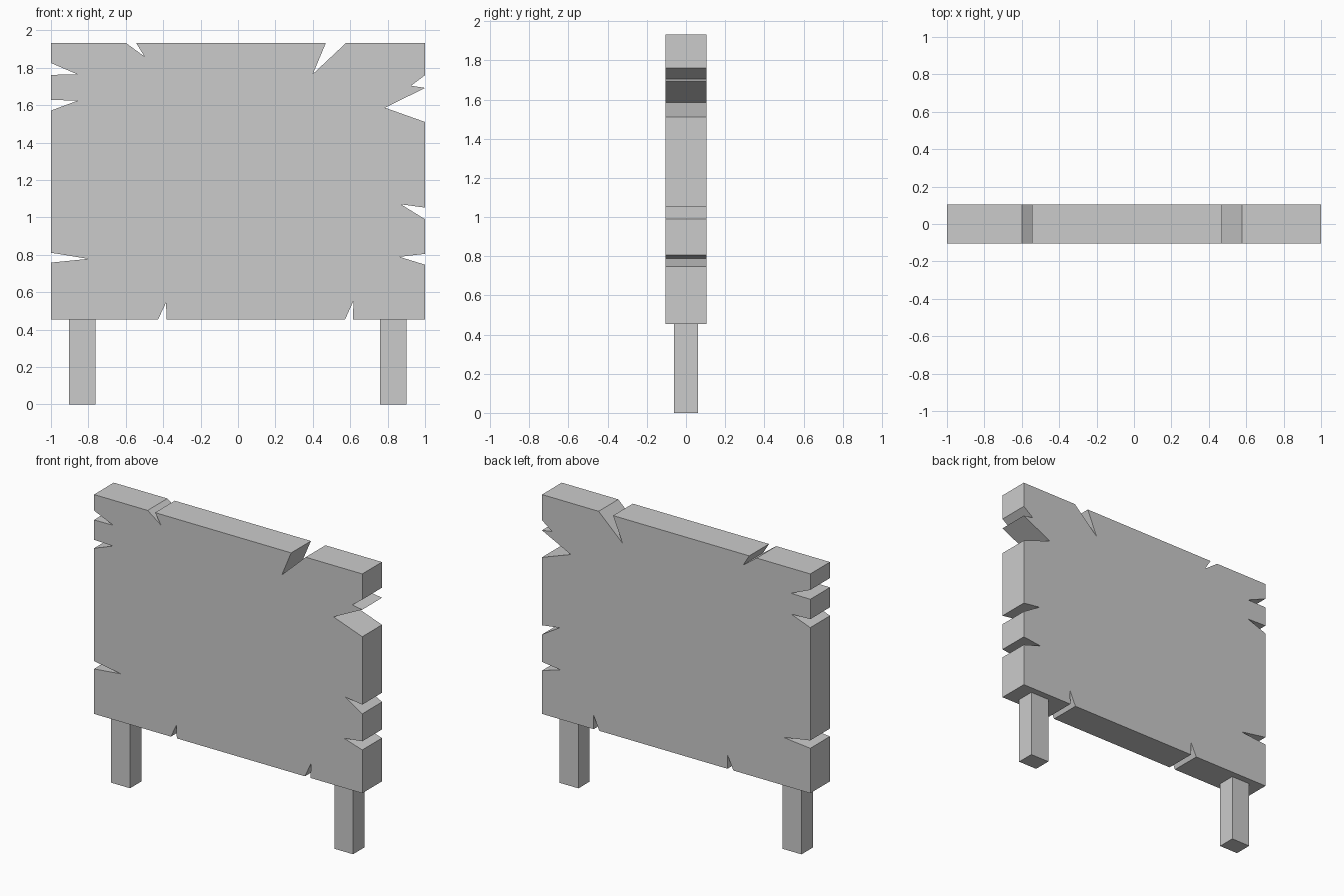
import bpy
import bmesh

if "Cube" in bpy.data.objects:
    bpy.data.objects.remove(bpy.data.objects["Cube"])

LEFT, RIGHT, BOTTOM, TOP = -1.0, 1.0, 0.455, 1.933
BOARD_DEPTH = 0.21

# Notches per edge, clockwise from the top left: (start, tip x, tip z, end)
top = [(-0.60, -0.50, 1.86, -0.545), (0.47, 0.40, 1.766, 0.578)]
right = [(1.76, 0.925, 1.704, 1.692), (1.692, 0.786, 1.586, 1.51),
         (1.052, 0.87, 1.07, 0.99), (0.805, 0.863, 0.789, 0.747)]
bottom = [(0.615, 0.617, 0.553, 0.573), (-0.383, -0.384, 0.546, -0.427)]
left = [(0.758, -0.80, 0.778, 0.811), (1.571, -0.857, 1.624, 1.628),
        (1.762, -0.857, 1.764, 1.825)]


def edge(corner, notches, place):
    """Outline points of one board edge, starting at its corner."""
    points = [corner]
    for start, tip_x, tip_z, end in notches:
        for p in (place(start), (tip_x, tip_z), place(end)):
            if p != points[-1]:
                points.append(p)
    return points


def add_prism(name, outline, depth):
    """Extrude an x-z outline along y, centred on y = 0."""
    bm = bmesh.new()
    face = bm.faces.new([bm.verts.new((x, -depth / 2, z)) for x, z in outline])
    extruded = bmesh.ops.extrude_face_region(bm, geom=[face], use_keep_orig=True)
    verts = [v for v in extruded["geom"] if isinstance(v, bmesh.types.BMVert)]
    bmesh.ops.translate(bm, verts=verts, vec=(0, depth, 0))
    bmesh.ops.recalc_face_normals(bm, faces=bm.faces)
    mesh = bpy.data.meshes.new(name)
    bm.to_mesh(mesh)
    bm.free()
    obj = bpy.data.objects.new(name, mesh)
    bpy.context.collection.objects.link(obj)
    return obj


# Weathered board with splits along all four edges
outline = (edge((LEFT, TOP), top, lambda t: (t, TOP))
           + edge((RIGHT, TOP), right, lambda t: (RIGHT, t))
           + edge((RIGHT, BOTTOM), bottom, lambda t: (t, BOTTOM))
           + edge((LEFT, BOTTOM), left, lambda t: (LEFT, t)))
add_prism("sign_board", outline, BOARD_DEPTH)

# Two square posts below the board
for name, x in (("left_post", -0.833), ("right_post", 0.83)):
    add_prism(name, [(x - 0.07, 0), (x + 0.07, 0),
                     (x + 0.07, BOTTOM), (x - 0.07, BOTTOM)], 0.12)
